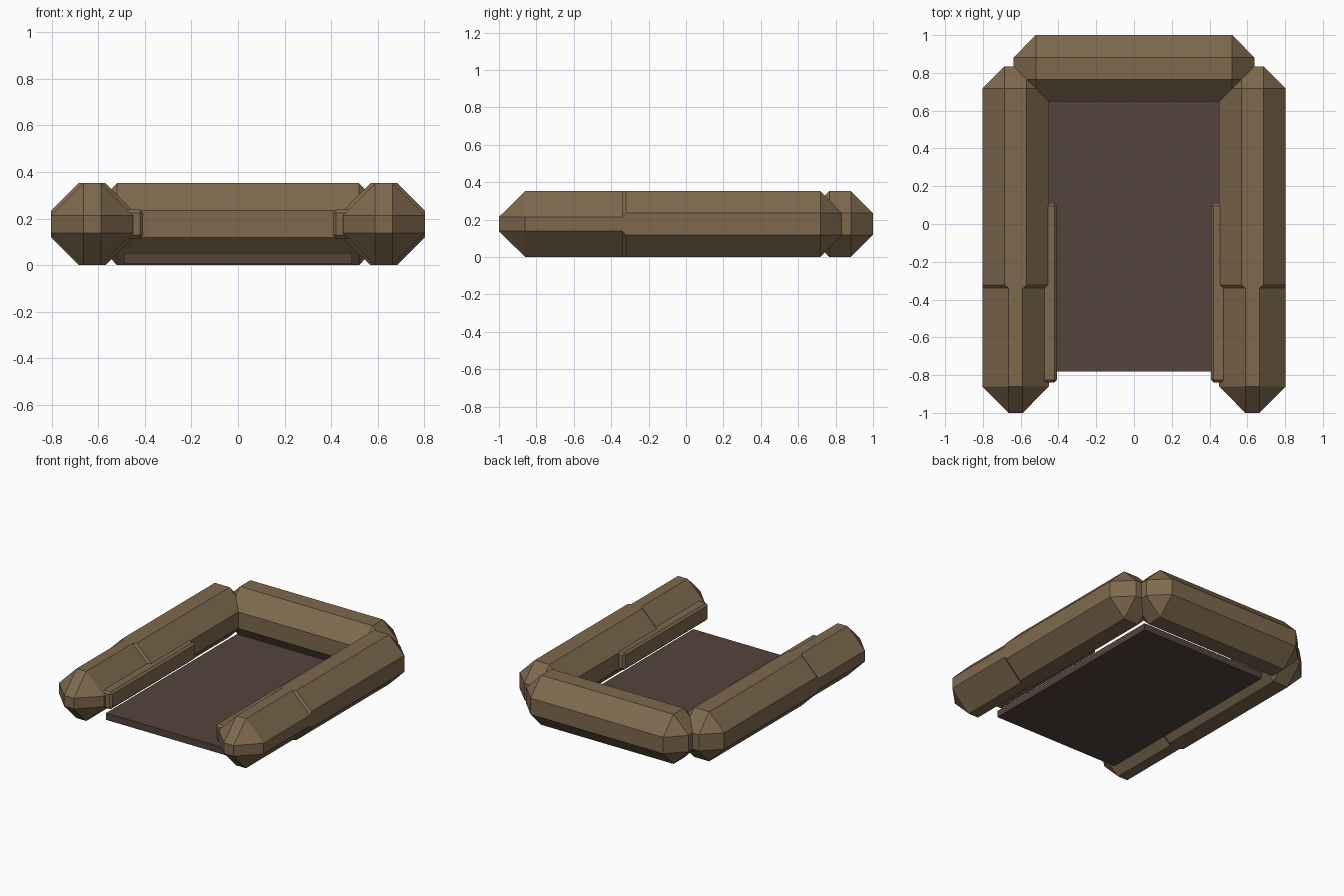
import bpy, bmesh
from mathutils import Matrix
from math import radians

if "Cube" in bpy.data.objects:
    bpy.data.objects.remove(bpy.data.objects["Cube"])


def material(name, srgb):
    m = bpy.data.materials.new(name)
    lin = [((c / 255 + 0.055) / 1.055) ** 2.4 for c in srgb]
    m.diffuse_color = (*lin, 1)
    m.use_nodes = True
    m.node_tree.nodes["Principled BSDF"].inputs["Base Color"].default_value = m.diffuse_color
    return m


TAN = material("tube tan", (126, 105, 78))
DARK = material("floor brown", (84, 66, 60))


def finish(bm, name, mat):
    bmesh.ops.remove_doubles(bm, verts=bm.verts, dist=1e-4)
    bmesh.ops.recalc_face_normals(bm, faces=bm.faces)
    me = bpy.data.meshes.new(name)
    bm.to_mesh(me)
    bm.free()
    me.materials.append(mat)
    ob = bpy.data.objects.new(name, me)
    bpy.context.collection.objects.link(ob)
    return ob


def tube(name, rings, matrix):
    """Loft of chamfered squares along y; ring = (y, half width, half flat)."""
    bm = bmesh.new()
    loops = []
    for y, h, f in rings:
        pts = [(f, h), (h, f), (h, -f), (f, -h), (-f, -h), (-h, -f), (-h, f), (-f, h)]
        loops.append([bm.verts.new((x, y, z)) for x, z in pts])
    for a, b in zip(loops, loops[1:]):
        for i in range(8):
            j = (i + 1) % 8
            bm.faces.new((a[i], a[j], b[j], b[i]))
    bm.faces.new(loops[0])
    bm.faces.new(loops[-1])
    bmesh.ops.transform(bm, matrix=matrix, verts=bm.verts)
    bmesh.ops.dissolve_degenerate(bm, dist=1e-4, edges=bm.edges)
    return finish(bm, name, TAN)


def box(name, lo, hi, mat, bevel=0):
    bm = bmesh.new()
    bmesh.ops.create_cube(bm, size=1)
    for v in bm.verts:
        v.co = [(l + h) / 2 + c * (h - l) for l, h, c in zip(lo, hi, v.co)]
    if bevel:
        bmesh.ops.bevel(bm, geom=bm.edges[:], offset=bevel, segments=1, affect='EDGES')
    return finish(bm, name, mat)


R, F, N = 0.176, 0.058, 0.038  # tube half width, rear flat, nose flat

# Side tubes: rear part steps into a narrower-edged nose
side = [(-1.0, N, N), (-0.86, R, N), (-0.34, R, N),
        (-0.322, R, F), (0.718, R, F), (0.835, F, F)]
for s, label in ((-1, "left"), (1, "right")):
    tube(label + "_side_tube", side, Matrix.Translation((s * 0.627, 0, R)))
    # Inner rail along each side tube
    xs = sorted((s * 0.408, s * 0.50))
    box(label + "_inner_rail", (xs[0], -0.84, 0.115), (xs[1], 0.11, 0.238), TAN, 0.014)

# Back tube
back = [(-0.637, F, F), (-0.52, R, F), (0.52, R, F), (0.637, F, F)]
tube("back_tube", back, Matrix.Translation((0, 0.824, R)) @ Matrix.Rotation(radians(90), 4, 'Z'))

# Floor panel
box("floor", (-0.49, -0.78, 0.004), (0.49, 0.69, 0.052), DARK)
